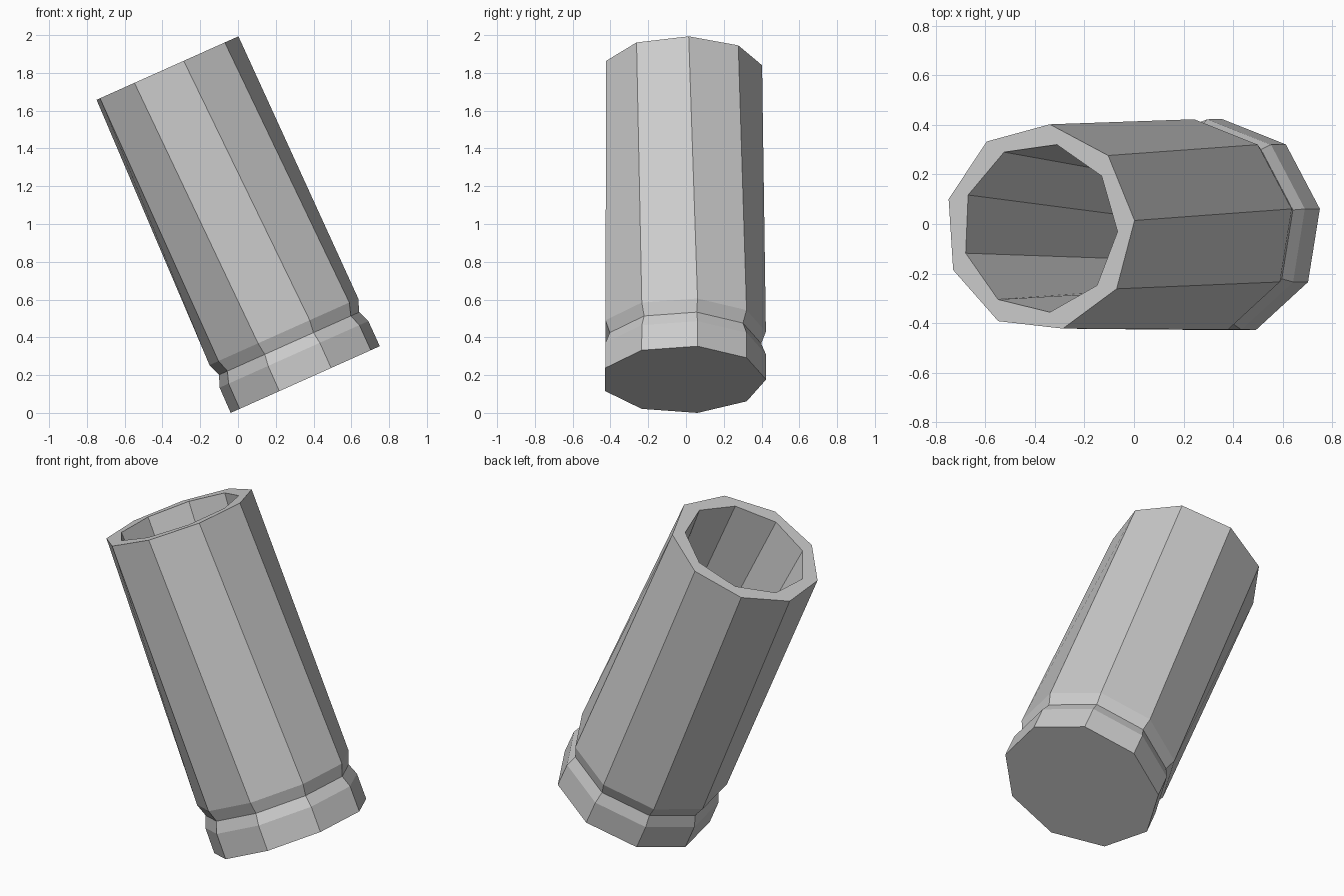
import bpy, bmesh
from math import sin, cos, radians, pi
from mathutils import Matrix, Vector

if "Cube" in bpy.data.objects:
    bpy.data.objects.remove(bpy.data.objects["Cube"])

SIDES = 9
TILT = radians(-24.1)

# (height along axis, radius, twist in degrees): outside upward, then inside downward
PROFILE = [
    (0.0, 0.439, 10), (0.146, 0.438, 10),      # base flange
    (0.209, 0.413, 10), (0.277, 0.438, 10),    # groove
    (1.803, 0.42, 4), (1.803, 0.344, -2.6),    # mouth rim
    (0.30, 0.256, 10),                         # inner floor
]

bm = bmesh.new()
rings = []
for h, r, twist in PROFILE:
    ring = []
    for i in range(SIDES):
        a = radians(twist) + 2 * pi * i / SIDES
        ring.append(bm.verts.new((r * cos(a), r * sin(a), h)))
    rings.append(ring)

# walls
for lo, hi in zip(rings, rings[1:]):
    for i in range(SIDES):
        j = (i + 1) % SIDES
        bm.faces.new((lo[i], lo[j], hi[j], hi[i]))

# closed base and inner floor
bm.faces.new(rings[0][::-1])
bm.faces.new(rings[-1])

# lean the casing over and stand its lower edge on the ground
bm.transform(Matrix.Rotation(TILT, 4, 'Y'))
lowest = min(v.co.z for v in bm.verts)
bm.transform(Matrix.Translation(Vector((0.356, -0.015, -lowest))))
bmesh.ops.recalc_face_normals(bm, faces=bm.faces)

mesh = bpy.data.meshes.new("hollow_casing")
bm.to_mesh(mesh)
bm.free()
bpy.context.collection.objects.link(bpy.data.objects.new("hollow_casing", mesh))
